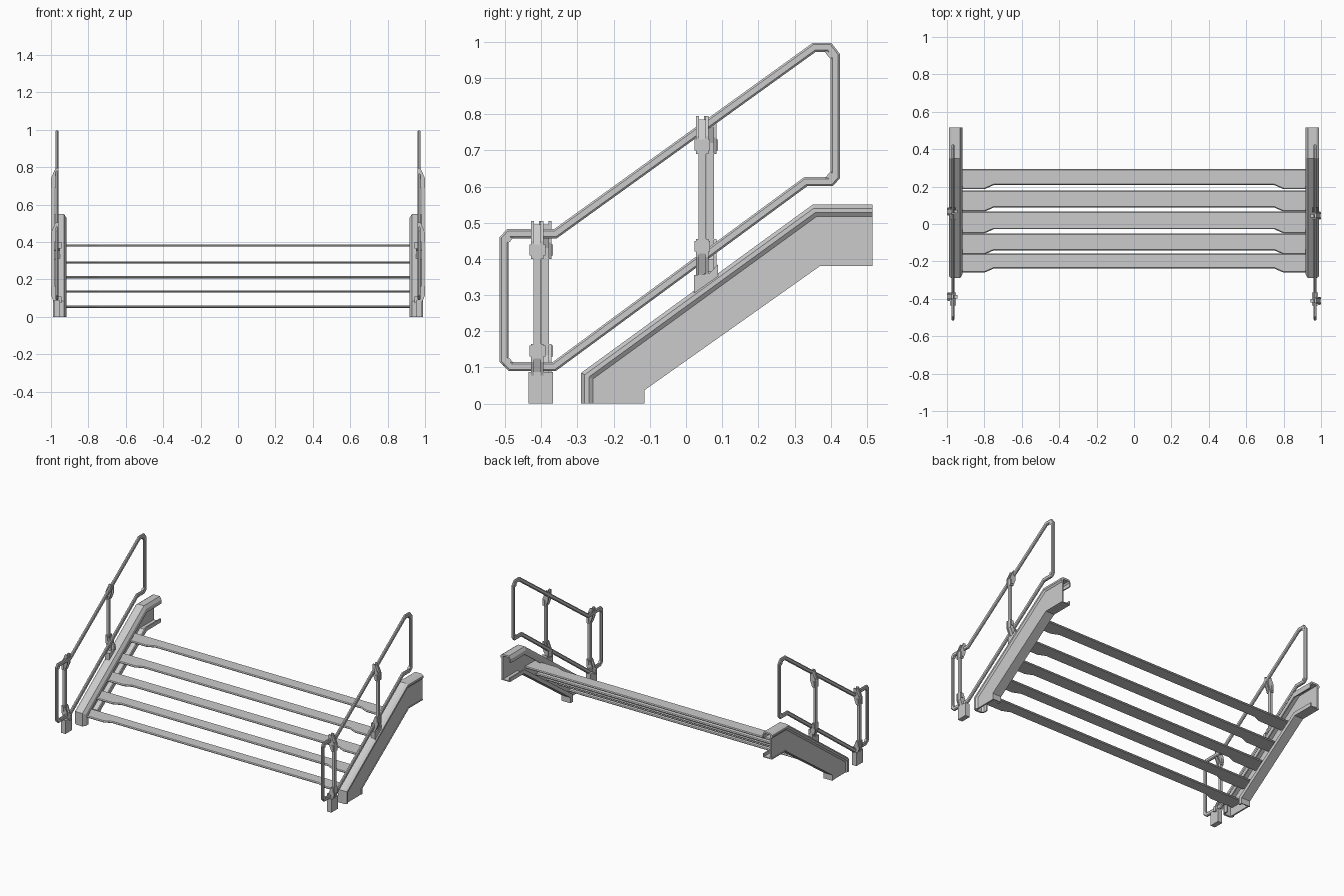
import bpy, bmesh, math
from mathutils import Vector

if "Cube" in bpy.data.objects:
    bpy.data.objects.remove(bpy.data.objects["Cube"])

grey = bpy.data.materials.new("light_grey_metal")
grey.diffuse_color = (0.6, 0.6, 0.6, 1)
grey.use_nodes = True
grey.node_tree.nodes["Principled BSDF"].inputs["Base Color"].default_value = grey.diffuse_color


def make(name, bm):
    bmesh.ops.recalc_face_normals(bm, faces=bm.faces)
    me = bpy.data.meshes.new(name)
    bm.to_mesh(me)
    bm.free()
    me.materials.append(grey)
    ob = bpy.data.objects.new(name, me)
    bpy.context.collection.objects.link(ob)
    return ob


def offset(path, d, closed=False):
    """Mitred offset of a (y, z) path to its right-hand side."""
    pts = [Vector(p) for p in path]
    n = len(pts)
    norms = []
    for i in range(n if closed else n - 1):
        t = (pts[(i + 1) % n] - pts[i]).normalized()
        norms.append(Vector((t.y, -t.x)))
    out = []
    for i in range(n):
        if closed:
            a, b = norms[i - 1], norms[i]
        else:
            a, b = norms[max(i - 1, 0)], norms[min(i, n - 2)]
        out.append(pts[i] + (a + b) / (1 + a.dot(b)) * d)
    return out


def sweep(name, path, section, s, closed=False):
    """Sweep a section of (x, depth) points along a (y, z) path."""
    bm = bmesh.new()
    cols = [[bm.verts.new((s * x, p.x, p.y)) for p in offset(path, d, closed)] for x, d in section]
    n, m = len(path), len(section)
    for i in range(n if closed else n - 1):
        j = (i + 1) % n
        for k in range(m):
            l = (k + 1) % m
            bm.faces.new((cols[k][i], cols[k][j], cols[l][j], cols[l][i]))
    if not closed:
        bm.faces.new([c[0] for c in cols])
        bm.faces.new([c[-1] for c in cols])
    return make(name, bm)


def prism(name, pts, a, b, place):
    """Extrude a 2D outline from a to b; place(u, v, w) gives the 3D point."""
    bm = bmesh.new()
    lo = [bm.verts.new(place(u, v, a)) for u, v in pts]
    hi = [bm.verts.new(place(u, v, b)) for u, v in pts]
    bm.faces.new(lo)
    bm.faces.new(hi)
    for i in range(len(pts)):
        j = (i + 1) % len(pts)
        bm.faces.new((lo[i], lo[j], hi[j], hi[i]))
    return make(name, bm)


def rect(a, b, c, d):
    return [(a, c), (b, c), (b, d), (a, d)]


# Side outlines (y, z)
top_path = [(-0.29, 0), (-0.29, 0.085), (0.35, 0.55), (0.515, 0.55)]
low_path = [(0.515, 0.38), (0.37, 0.38), (-0.115, 0.037), (-0.115, 0)]
rail_path = [(-0.515, 0.115), (-0.515, 0.46), (-0.495, 0.482), (-0.365, 0.482),
             (0.35, 0.997), (0.402, 0.997), (0.425, 0.967), (0.425, 0.622),
             (0.405, 0.601), (0.335, 0.601), (-0.36, 0.09), (-0.49, 0.09)]
# Cross-sections (x, depth from outline)
cap = [(0.918, 0.02), (0.93, 0), (0.975, 0), (0.99, 0.01), (0.99, 0.022), (0.982, 0.033),
       (0.972, 0.033), (0.972, 0.012), (0.934, 0.012), (0.926, 0.022), (0.926, 0.045), (0.918, 0.045)]
flange = [(0.922, 0), (0.986, 0), (0.986, 0.006), (0.93, 0.006), (0.93, 0.025), (0.922, 0.025)]
tube = [(0.96, 0.005), (0.964, 0), (0.972, 0), (0.976, 0.005),
        (0.976, 0.02), (0.972, 0.025), (0.964, 0.025), (0.96, 0.02)]

for s, side in ((1, "right"), (-1, "left")):
    yz = lambda u, v, w: (s * w, u, v)
    xz = lambda u, v, w: (s * u, w, v)

    # Stringer: channel open to the inside
    sweep(side + "_stringer_cap", top_path, cap, s)
    sweep(side + "_stringer_flange", low_path, flange, s)
    prism(side + "_stringer_web", [tuple(p) for p in offset(top_path, 0.02)] + low_path, 0.972, 0.982, yz)

    # Handrail loop with corner gussets and bolts
    sweep(side + "_handrail", rail_path, tube, s, True)
    for i, (y, z, dy, dz) in enumerate([(-0.494, 0.456, -1, 1), (0.402, 0.966, 1, 1),
                                        (0.402, 0.628, 1, -1), (-0.494, 0.116, -1, -1)]):
        prism(f"{side}_rail_gusset_{i}", [(y + dy * 0.012, z + dz * 0.012), (y - dy * 0.022, z + dz * 0.012),
              (y - dy * 0.008, z - dz * 0.008), (y + dy * 0.012, z - dz * 0.022)], 0.962, 0.974, yz)
        prism(f"{side}_rail_bolt_{i}", [(y + 0.01 * math.cos(k * math.pi / 4), z + 0.01 * math.sin(k * math.pi / 4))
              for k in range(8)], 0.959, 0.977, yz)

    # Posts with clamp prongs at both ends
    for part, yc, zb, zt in (("front", -0.4, 0.06, 0.505), ("middle", 0.056, 0.35, 0.795)):
        y = yc - s * 0.011
        post = [(0.976, zt - 0.01), (0.997, zt - 0.065), (0.997, zb + 0.065), (0.976, zb + 0.01),
                (0.962, zb + 0.01), (0.962, zb + 0.03), (0.981, zb + 0.075), (0.981, zt - 0.075),
                (0.964, zt - 0.03), (0.964, zt - 0.01)]
        prism(f"{side}_{part}_post", post, y - 0.01, y + 0.01, xz)
        for k, dy in enumerate((-0.013, 0.013)):
            upper = [(0.96, zt), (0.976, zt), (1.0, zt - 0.055), (1.0, zt - 0.105),
                     (0.978, zt - 0.105), (0.96, zt - 0.06)]
            lower = [(x, zb + zt - z) for x, z in upper]
            for nm, pr in (("upper", upper), ("lower", lower)):
                prism(f"{side}_{part}_{nm}_prong_{k}", pr, y + dy - 0.004, y + dy + 0.004, xz)
        # Clamp bolts
        for nm, z in (("upper", zt - 0.08), ("lower", zb + 0.085)):
            prism(f"{side}_{part}_{nm}_bolt", rect(0.983, 0.996, z - 0.015, z + 0.015), y - 0.022, y + 0.022, xz)
        prism(f"{side}_{part}_clamp_nut", rect(0.944, 0.964, zb + 0.015, zb + 0.05), y - 0.009, y + 0.009, xz)

    # Feet of the posts
    prism(side + "_front_foot", rect(-0.435, -0.367, 0, 0.088), 0.952, 0.984, yz)
    prism(side + "_middle_foot", [(0.022, 0.305), (0.022, 0.355), (0.065, 0.36), (0.088, 0.385), (0.088, 0.352)],
          0.952, 0.984, yz)

# Treads, narrower in the middle, with a rounded-off front edge
for i, (f, b, z) in enumerate([(-0.26, -0.157, 0.06), (-0.163, -0.052, 0.142), (-0.05, 0.066, 0.218),
                               (0.066, 0.18, 0.297), (0.186, 0.295, 0.387)]):
    half = [(0.75, f + 0.022), (0.8, f), (0.972, f), (0.972, b)]
    outline = half + [(-x, y) for x, y in reversed(half)]
    ob = prism(f"tread_{i + 1}", outline, z - 0.012, z, lambda u, v, w: (u, v, w))
    bev = ob.modifiers.new("edge", 'BEVEL')
    bev.width = 0.005
    bev.segments = 1
    bev.limit_method = 'ANGLE'
    bev.angle_limit = math.radians(60)
